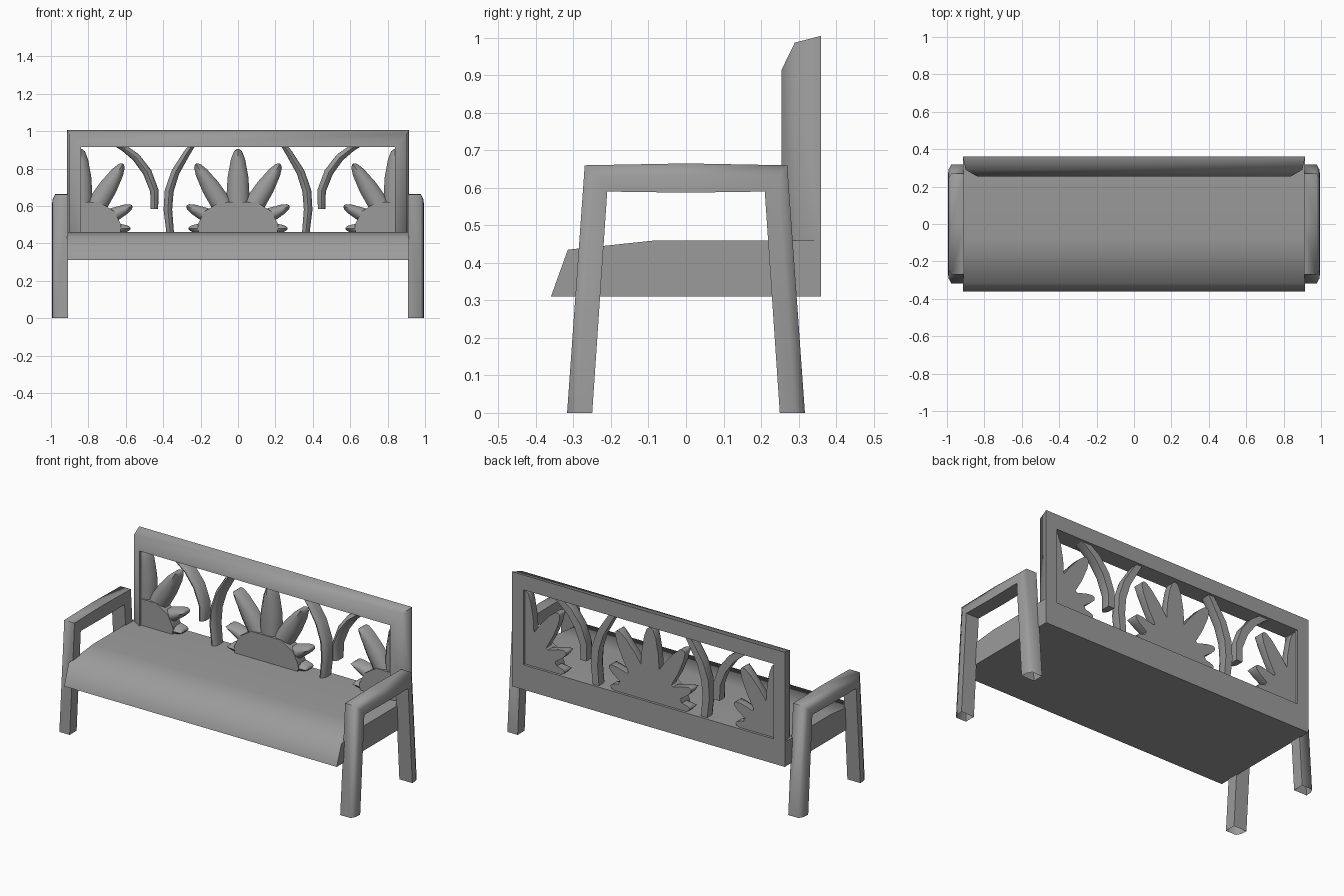
import bpy, bmesh, math
from mathutils import Vector

cube = bpy.data.objects.get("Cube")
if cube:
    bpy.data.objects.remove(cube)

GREY = (0.33, 0.33, 0.33, 1)
mat = bpy.data.materials.new("stone grey")
mat.use_nodes = True
mat.diffuse_color = GREY
mat.node_tree.nodes["Principled BSDF"].inputs["Base Color"].default_value = GREY

HALF = 0.915      # half width of seat and back
OPEN = 0.84       # half width of the opening in the back


def loft(name, parts, caps=True, clip=None, angle=66):
    """Skin each list of rings into one object; clip cuts away |x| beyond it."""
    bm = bmesh.new()
    for rings in parts:
        loops = [[bm.verts.new(p) for p in ring] for ring in rings]
        n = len(loops[0])
        for a, b in zip(loops, loops[1:]):
            for i in range(n):
                j = (i + 1) % n
                bm.faces.new((a[i], a[j], b[j], b[i]))
        if caps:
            bm.faces.new(loops[0])
            bm.faces.new(loops[-1])
    bmesh.ops.recalc_face_normals(bm, faces=bm.faces)
    if clip:
        bmesh.ops.bisect_plane(bm, geom=bm.verts[:] + bm.edges[:] + bm.faces[:],
                               plane_co=(clip, 0, 0),
                               plane_no=(math.copysign(1, clip), 0, 0), clear_outer=True)
    mesh = bpy.data.meshes.new(name)
    bm.to_mesh(mesh)
    bm.free()
    mesh.materials.append(mat)
    obj = bpy.data.objects.new(name, mesh)
    bpy.context.collection.objects.link(obj)
    bpy.ops.object.select_all(action='DESELECT')
    obj.select_set(True)
    bpy.context.view_layer.objects.active = obj
    bpy.ops.object.shade_smooth_by_angle(angle=math.radians(angle))
    return obj


def strip(points, widths):
    """Rings of a flat-backed, round-fronted strip along points in the x-z plane."""
    pts = [Vector(p) for p in points]
    rings = []
    for i, (p, w) in enumerate(zip(pts, widths)):
        d = (pts[min(i + 1, len(pts) - 1)] - pts[max(i - 1, 0)]).normalized()
        side = Vector((-d.y, d.x)) * w
        section = ((-1, 0.345), (-1, 0.3), (-0.55, 0.28), (0, 0.272),
                   (0.55, 0.28), (1, 0.3), (1, 0.345))
        rings.append([(p.x + side.x * k, y, p.y + side.y * k) for k, y in section])
    return rings


# Seat: rounded front edge, flat top
seat_profile = ((-0.36, 0.31), (-0.315, 0.435), (-0.08, 0.46), (0.36, 0.46), (0.36, 0.31))
loft("seat", [[[(x, y, z) for y, z in seat_profile] for x in (-HALF, HALF)]])

# Back frame: two stiles and a top rail, sloped to the front
section = ((0, 0.36), (0, 0.255), (0.8, 0.29), (1, 0.36))
corners = ((-1, 0.455, 0), (-1, 0.915, 0.09), (1, 0.915, 0.09), (1, 0.455, 0))
loft("back_frame", [[[(s * (OPEN + k * (HALF - OPEN)), y, z + k * rise)
                      for k, y in section] for s, z, rise in corners]])

# Arms, each running down into a front and a back leg, open at the floor
outer = ((-0.317, 0), (-0.27, 0.66), (0, 0.665), (0.27, 0.66), (0.317, 0))
inner = ((-0.25, 0), (-0.21, 0.59), (0, 0.587), (0.21, 0.59), (0.25, 0))
arm_section = ((0, 0.908), (0, 0.995), (0.6, 0.992), (1, 0.977), (1, 0.908))
for s, label in ((1, "left"), (-1, "right")):
    rings = []
    for o, i in zip(outer, inner):
        o, i = Vector(o), Vector(i)
        ring = []
        for k, x in arm_section:
            p = i.lerp(o, k)
            ring.append((s * x, p.x, p.y))
        rings.append(ring)
    loft(label + "_arm_and_legs", [rings], caps=False)

# Leaf fans: petals given as tip x, tip z and half width, around a half-round hub
petals = ((0, 0.905, 0.062), (0.225, 0.825, 0.055), (0.275, 0.6, 0.042), (0.265, 0.48, 0.036))
petal_shape = ((0, 0.6), (0.4, 1), (0.65, 0.9), (0.87, 0.62), (0.97, 0.35), (1, 0.1))
hub = ((0.21, 0.45), (0.215, 0.5), (0.18, 0.57), (0.1, 0.62))


def fan(name, cx, clip=None):
    parts = []
    for tx, tz, w in petals:
        for s in ((1, -1) if tx else (1,)):
            a, b = Vector((cx, 0.47)), Vector((cx + s * tx, tz))
            parts.append(strip([a.lerp(b, t) for t, _ in petal_shape],
                               [w * k for _, k in petal_shape]))
    outline = [(cx + x, z) for x, z in hub] + [(cx - x, z) for x, z in reversed(hub)]
    parts.append([[(x, y, z) for x, z in outline] for y in (0.27, 0.345)])
    loft(name, parts, clip=clip, angle=50)


fan("centre_leaf_fan", 0)
fan("left_leaf_fan", OPEN, OPEN + 0.01)
fan("right_leaf_fan", -OPEN, -OPEN - 0.01)

# Curved stems in mirrored pairs
inner_stem = ((0.362, 0.45), (0.375, 0.58), (0.368, 0.68), (0.335, 0.78), (0.275, 0.88), (0.24, 0.93))
outer_stem = ((0.447, 0.585), (0.447, 0.68), (0.485, 0.78), (0.545, 0.86), (0.61, 0.91), (0.65, 0.93))
widths = (0.02, 0.023, 0.024, 0.022, 0.018, 0.014)
for s, label in ((1, "left"), (-1, "right")):
    for kind, path in (("inner", inner_stem), ("outer", outer_stem)):
        loft(f"{label}_{kind}_stem", [strip([(s * x, z) for x, z in path], widths)], angle=50)
